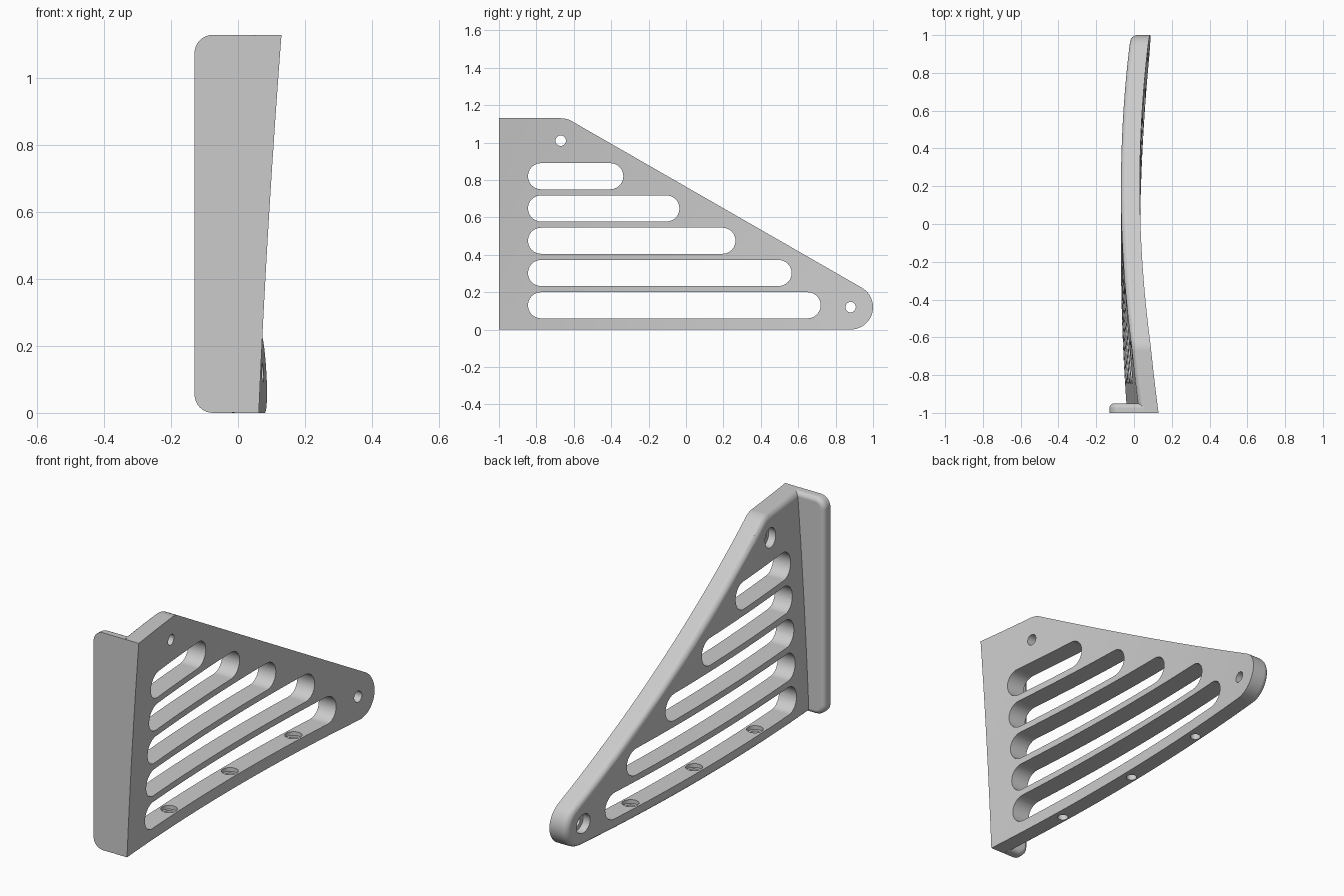
import bpy, bmesh
from math import sin, cos, pi, radians
from mathutils import Vector

cube = bpy.data.objects.get("Cube")
if cube:
    bpy.data.objects.remove(cube)

HEIGHT, THICK, R = 1.13, 0.10, 0.12
SLOPE = 0.577          # tilt of the bend lines
TIP, TOP = (0.88, 0.12), (-0.67, 1.01)

grey = bpy.data.materials.new("light_grey")
grey.use_nodes = True
grey.diffuse_color = (0.6, 0.6, 0.6, 1)
grey.node_tree.nodes["Principled BSDF"].inputs["Base Color"].default_value = (0.6, 0.6, 0.6, 1)


def arc(centre, r, start, end, n=12):
    angles = [radians(start + (end - start) * i / n) for i in range(n + 1)]
    return [(centre[0] + r * cos(a), centre[1] + r * sin(a)) for a in angles]


def prism(bm, bottom, top):
    """Closed solid between two matching loops of points."""
    return stack(bm, [bottom, top])


def stack(bm, loops):
    rings = [[bm.verts.new(p) for p in loop] for loop in loops]
    n = len(rings[0])
    faces = [bm.faces.new(rings[0]), bm.faces.new(rings[-1])]
    for a, b in zip(rings, rings[1:]):
        faces += [bm.faces.new((a[i], a[(i + 1) % n], b[(i + 1) % n], b[i])) for i in range(n)]
    bmesh.ops.recalc_face_normals(bm, faces=faces)
    return faces


def make_object(name, bm):
    mesh = bpy.data.meshes.new(name)
    bm.to_mesh(mesh)
    bm.free()
    mesh.materials.append(grey)
    obj = bpy.data.objects.new(name, mesh)
    bpy.context.collection.objects.link(obj)
    return obj


def activate(obj):
    bpy.ops.object.select_all(action='DESELECT')
    obj.select_set(True)
    bpy.context.view_layer.objects.active = obj


def cut(obj, cutter):
    cutter.hide_render = True
    activate(obj)
    mod = obj.modifiers.new("cut", 'BOOLEAN')
    mod.operation, mod.solver, mod.object = 'DIFFERENCE', 'EXACT', cutter
    bpy.ops.object.modifier_apply(modifier=mod.name)
    bpy.data.objects.remove(cutter)


def finish(obj):
    activate(obj)
    bpy.ops.object.shade_smooth_by_angle(angle=radians(32))
    mod = obj.modifiers.new("weighted_normals", 'WEIGHTED_NORMAL')
    mod.keep_sharp = True


def bend(y, z):
    return 0.031 + 0.0448 * (y - SLOPE * z + 0.166) ** 2


# Side plate: triangular slab with a rounded inner rim
outline = [(-1, 0)] + arc(TIP, R, -90, 60, 20) + arc(TOP, R, 60, 90, 6) + [(-1, HEIGHT)]
bm = bmesh.new()
prism(bm, [(-THICK, y, z) for y, z in outline], [(0, y, z) for y, z in outline])
rim = [e for e in bm.edges
       if all(v.co.x < -0.05 for v in e.verts) and any(v.co.y > -0.99 for v in e.verts)]
bmesh.ops.bevel(bm, geom=rim, offset=0.03, segments=5, profile=0.5, affect='EDGES')
plate = make_object("side_plate", bm)

# Ventilation slots and the two counterbored mounting holes
bm = bmesh.new()
for i, end in enumerate([0.72, 0.565, 0.265, -0.035, -0.335]):
    z = 0.13 + 0.1725 * i
    slot = arc((end - 0.07, z), 0.07, -90, 90) + arc((-0.775, z), 0.07, 90, 270)
    prism(bm, [(-0.2, y, z) for y, z in slot], [(0.1, y, z) for y, z in slot])
for centre in (TIP, TOP):
    stack(bm, [[(x, y, z) for y, z in arc(centre, r, 0, 345, 23)]
               for x, r in [(-0.2, 0.05), (-0.06, 0.05), (-0.06, 0.028), (0.1, 0.028)]])
cut(plate, make_object("slot_cutter", bm))

# Counterbored screw holes through the bottom rail
bm = bmesh.new()
for y in (-0.55, -0.04, 0.46):
    stack(bm, [[(px, py, z) for px, py in arc((-THICK / 2, y), r, 0, 345, 23)]
               for z, r in [(-0.1, 0.025), (0.04, 0.025), (0.04, 0.04), (0.12, 0.04)]])
cut(plate, make_object("screw_cutter", bm))

# Slice the plate along the bend lines, then curve it
bm = bmesh.new()
bm.from_mesh(plate.data)
bmesh.ops.triangulate(bm, faces=bm.faces[:])
for i in range(30):
    bmesh.ops.bisect_plane(bm, geom=bm.verts[:] + bm.edges[:] + bm.faces[:], dist=1e-5,
                           plane_co=(0, -1.6 + 0.0853 * i, 0), plane_no=(0, 1, -SLOPE))
for v in bm.verts:
    v.co.x += bend(v.co.y, v.co.z)
bmesh.ops.dissolve_limit(bm, angle_limit=radians(0.05), verts=bm.verts[:], edges=bm.edges[:])
bm.to_mesh(plate.data)
bm.free()
finish(plate)

# Front flange: flat strip with rounded free corners and a soft back rim
r, left = 0.055, -0.13
low, high = (bend(-1, z) - THICK + 0.02 for z in (0, HEIGHT))
outline = ([(low, 0), (high, HEIGHT)] + arc((left + r, HEIGHT - r), r, 90, 180, 8)
           + arc((left + r, r), r, 180, 270, 8))
bm = bmesh.new()
prism(bm, [(x, -1, z) for x, z in outline], [(x, -0.95, z) for x, z in outline])
joint = {Vector((low, -0.95, 0)).freeze(), Vector((high, -0.95, HEIGHT)).freeze()}
rim = [e for e in bm.edges if all(v.co.y > -0.96 for v in e.verts)
       and not all(any((v.co - j).length < 1e-4 for j in joint) for v in e.verts)]
bmesh.ops.bevel(bm, geom=rim, offset=0.025, segments=5, profile=0.5, affect='EDGES')
finish(make_object("front_flange", bm))
